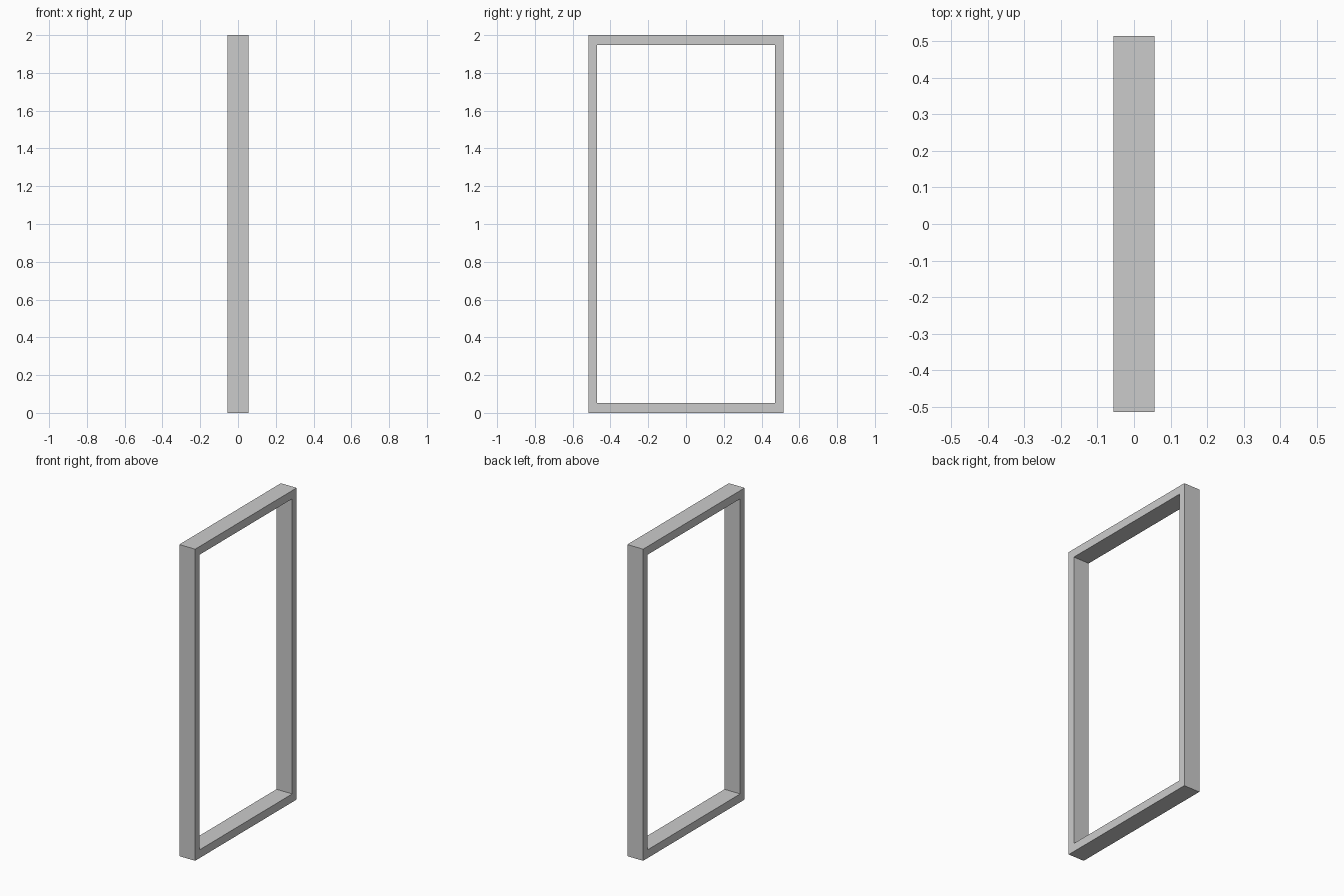
import bpy, bmesh

if "Cube" in bpy.data.objects:
    bpy.data.objects.remove(bpy.data.objects["Cube"])

DEPTH = 0.112                    # thickness along x
HALF_W, HEIGHT = 0.515, 2.0      # outer outline
IN_W, IN_LOW, IN_TOP = 0.47, 0.053, 1.947   # opening


def rectangle(bm, half_w, low, top):
    corners = [(-half_w, low), (half_w, low), (half_w, top), (-half_w, top)]
    return [bm.verts.new((-DEPTH / 2, y, z)) for y, z in corners]


# Flat ring between the outer outline and the opening
bm = bmesh.new()
outer = rectangle(bm, HALF_W, 0, HEIGHT)
inner = rectangle(bm, IN_W, IN_LOW, IN_TOP)
for i in range(4):
    j = (i + 1) % 4
    bm.faces.new((outer[i], outer[j], inner[j], inner[i]))

# Extrude the ring through the depth of the frame
ring = bmesh.ops.extrude_face_region(bm, geom=bm.faces[:], use_keep_orig=True)
moved = [v for v in ring["geom"] if isinstance(v, bmesh.types.BMVert)]
bmesh.ops.translate(bm, verts=moved, vec=(DEPTH, 0, 0))
bmesh.ops.recalc_face_normals(bm, faces=bm.faces[:])

mesh = bpy.data.meshes.new("door_frame")
bm.to_mesh(mesh)
bm.free()
bpy.context.collection.objects.link(bpy.data.objects.new("door_frame", mesh))
